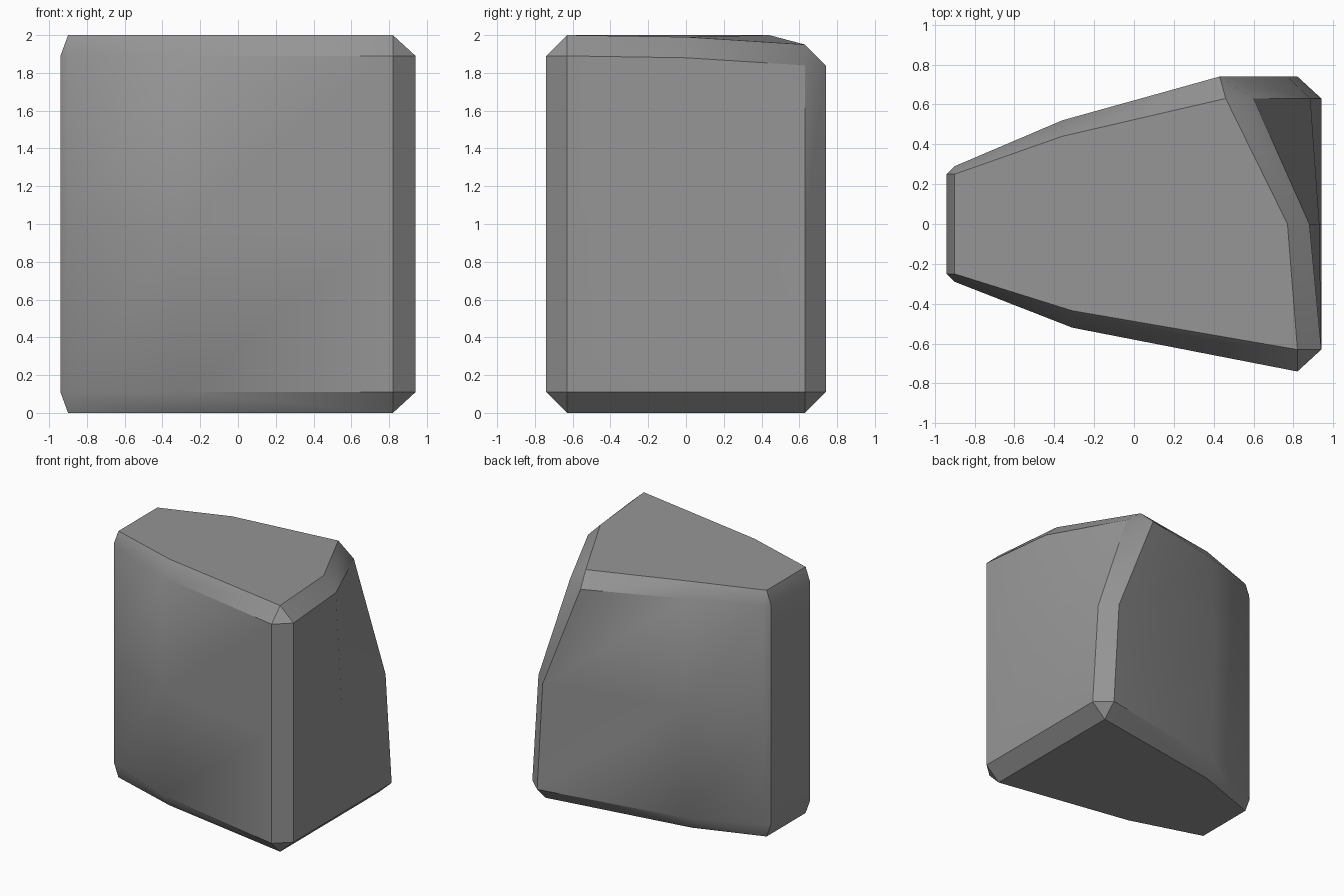
import bpy, bmesh, math

cube = bpy.data.objects.get("Cube")
if cube:
    bpy.data.objects.remove(cube)

stone = bpy.data.materials.new("stone_grey")
stone.use_nodes = True
grey = (0.3, 0.3, 0.3, 1)
stone.diffuse_color = grey
stone.node_tree.nodes["Principled BSDF"].inputs["Base Color"].default_value = grey

# Wall outline, from the narrow end round the front to the back
front = [(-0.94, -0.25), (-0.9, -0.29), (-0.31, -0.52), (0.82, -0.74), (0.94, -0.63)]
back = [(-0.36, 0.52), (-0.9, 0.29), (-0.94, 0.25)]
cap_front = [(-0.9, -0.25), (-0.31, -0.435), (0.82, -0.63)]
cap_back = [(-0.36, 0.44), (-0.9, 0.25)]


def ring(bm, start, corner, end, z):
    """A loop of vertices: level start and end, with its own corner points."""
    points = [(*p, z) for p in start] + corner + [(*p, z) for p in end]
    return [bm.verts.new(p) for p in points]


bm = bmesh.new()

# The back right edge leans inwards as it rises
base = ring(bm, cap_front, [(0.82, 0, 0), (0.82, 0.63, 0)], cap_back, 0)
low = ring(bm, front, [(0.94, 0, 0.11), (0.94, 0.63, 0.11), (0.82, 0.74, 0.11)], back, 0.11)
mid = ring(bm, front, [(0.93, 0, 1), (0.885, 0.63, 0.98), (0.77, 0.74, 0.98)], back, 1)
high = ring(bm, front, [(0.88, 0, 1.88), (0.6, 0.63, 1.84), (0.43, 0.74, 1.84)], back, 1.89)
crown = ring(bm, cap_front, [(0.77, 0, 1.99), (0.46, 0.63, 1.95)], cap_back, 2)

# Walls
n = len(low)
for a, b in ((low, mid), (mid, high)):
    for i in range(n):
        j = (i + 1) % n
        bm.faces.new((a[i], a[j], b[j], b[i]))

# Bevels: each wall point joins one cap point, corners share theirs
share = (0, 0, 1, 2, 2, 3, 4, 4, 5, 6, 6)
for wall, cap in ((low, base), (high, crown)):
    for i in range(n):
        j = (i + 1) % n
        face = [wall[i], wall[j], cap[share[j]]]
        if share[i] != share[j]:
            face.append(cap[share[i]])
        bm.faces.new(face)
    bm.faces.new(cap)

bmesh.ops.recalc_face_normals(bm, faces=bm.faces)
mesh = bpy.data.meshes.new("stone_block")
bm.to_mesh(mesh)
bm.free()
mesh.materials.append(stone)

block = bpy.data.objects.new("stone_block", mesh)
bpy.context.collection.objects.link(block)
bpy.ops.object.select_all(action='DESELECT')
block.select_set(True)
bpy.context.view_layer.objects.active = block
bpy.ops.object.shade_smooth_by_angle(angle=math.radians(30))
